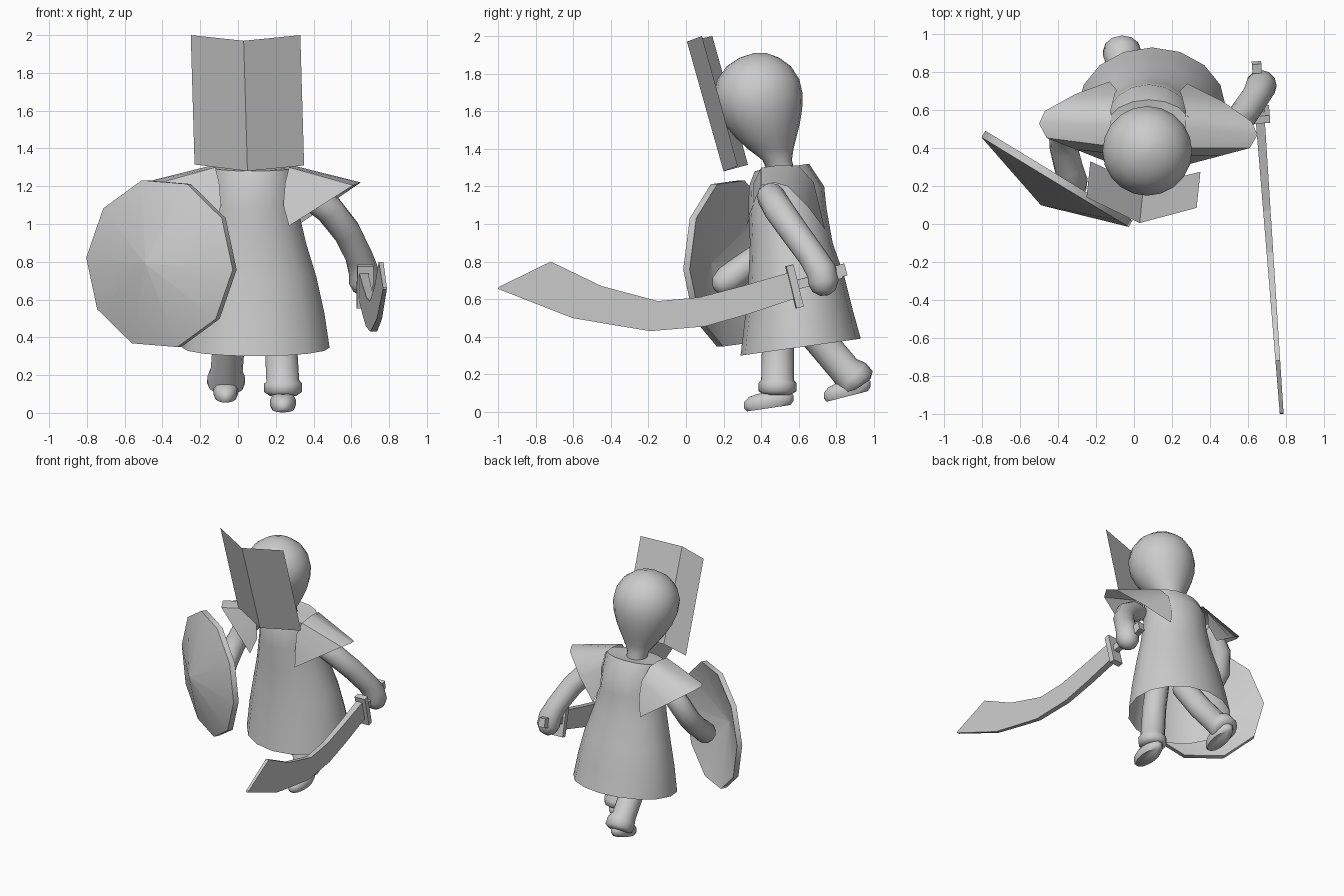
import bpy, bmesh, math
from mathutils import Vector, Matrix

if "Cube" in bpy.data.objects:
    bpy.data.objects.remove(bpy.data.objects["Cube"])

grey = bpy.data.materials.new("plain grey")
grey.diffuse_color = (0.6, 0.6, 0.6, 1)
grey.use_nodes = True
grey.node_tree.nodes["Principled BSDF"].inputs["Base Color"].default_value = grey.diffuse_color


def finish(name, bm, smooth=None):
    bmesh.ops.recalc_face_normals(bm, faces=bm.faces)
    me = bpy.data.meshes.new(name)
    bm.to_mesh(me)
    bm.free()
    me.materials.append(grey)
    ob = bpy.data.objects.new(name, me)
    bpy.context.collection.objects.link(ob)
    if smooth:
        bpy.ops.object.select_all(action='DESELECT')
        bpy.context.view_layer.objects.active = ob
        ob.select_set(True)
        bpy.ops.object.shade_smooth_by_angle(angle=math.radians(smooth))
    return ob


def loft(name, rings, closed=True, cap_start=True, cap_end=True, smooth=45):
    """Bridge rings of points into one skin."""
    bm = bmesh.new()
    vs = [[bm.verts.new(p) for p in r] for r in rings]
    n = len(vs[0])
    for a, b in zip(vs, vs[1:]):
        for i in range(n if closed else n - 1):
            j = (i + 1) % n
            bm.faces.new((a[i], a[j], b[j], b[i]))
    if closed and cap_start:
        bm.faces.new(vs[0])
    if closed and cap_end:
        bm.faces.new(vs[-1])
    return finish(name, bm, smooth)


def ellipse(c, rx, ry, n, tilt=0.0):
    """Level ring; tilt raises its back and lowers its front."""
    return [(c[0] + rx * math.cos(t), c[1] + ry * math.sin(t), c[2] + tilt * math.sin(t))
            for t in (2 * math.pi * i / n for i in range(n))]


def tube(name, path, n=12):
    """Round limb through (x, y, z, radius) points."""
    pts = [Vector(p[:3]) for p in path]
    rings = []
    for i, p in enumerate(pts):
        d = (pts[min(i + 1, len(pts) - 1)] - pts[max(i - 1, 0)]).normalized()
        u = d.cross(Vector((1, 0, 0))).normalized()
        v = d.cross(u)
        rings.append([p + path[i][3] * (math.cos(t) * u + math.sin(t) * v)
                      for t in (2 * math.pi * k / n for k in range(n))])
    return loft(name, rings, smooth=60)


def box(name, centre, size, along):
    """Block whose local y axis follows a direction."""
    y = Vector(along).normalized()
    x = y.cross(Vector((0, 0, 1))).normalized()
    rot = Matrix((x, y, x.cross(y))).transposed().to_4x4()
    bm = bmesh.new()
    bmesh.ops.create_cube(bm, size=1, matrix=Matrix.Translation(centre) @ rot @ Matrix.Diagonal((*size, 1)))
    return finish(name, bm)


# Head and neck, leaning forward
head = [(1.24, .52, .07), (1.34, .485, .078), (1.40, .45, .122), (1.46, .425, .162),
        (1.53, .405, .2), (1.61, .39, .228), (1.69, .385, .236), (1.77, .385, .218),
        (1.84, .387, .17), (1.885, .39, .105), (1.91, .395, .03)]
loft("head", [ellipse((.07, y, z), r, r, 20) for z, y, r in head], smooth=60)

# Folded face board
loft("face_board", [[(-.25, .14, 2.0), (.03, .005, 1.97), (.33, .085, 2.0)],
                    [(-.23, .33, 1.315), (.05, .2, 1.28), (.35, .275, 1.31)]],
     closed=False, smooth=None)

# Robe, open at the hem
robe = [(.345, .095, .61, .39, .32, .045), (.53, .092, .60, .365, .285, .02),
        (.72, .09, .588, .325, .255, 0), (.9, .085, .56, .275, .22, 0),
        (1.08, .08, .54, .238, .208, 0), (1.2, .078, .535, .228, .2, 0),
        (1.3, .078, .51, .225, .145, .02), (1.3, .07, .51, .08, .07, 0)]
loft("robe", [ellipse((x, y, z), rx, ry, 16, t) for z, x, y, rx, ry, t in robe],
     cap_start=False, smooth=50)

# Flared shoulder sleeves, open underneath
inner = [(.24, .36, 1.10), (.25, .36, 1.22), (.27, .40, 1.30), (.27, .51, 1.315),
         (.27, .60, 1.31), (.25, .68, 1.22), (.24, .70, 1.10)]
outer = [(.27, .31, .99), (.46, .36, 1.11), (.61, .40, 1.205), (.65, .47, 1.22),
         (.62, .54, 1.20), (.46, .65, 1.09), (.28, .74, .97)]
loft("right_sleeve", [inner, outer], closed=False, smooth=50)
loft("left_sleeve", [[(.15 - x, y + .13 * max(0, x - .2), z) for x, y, z in r] for r in (inner, outer)],
     closed=False, smooth=50)

# Arms ending in rounded fists
tube("right_arm", [(.30, .44, 1.17, .05), (.38, .45, 1.15, .075), (.48, .49, 1.08, .078),
                   (.575, .575, .96, .076), (.64, .67, .83, .074), (.665, .72, .75, .08),
                   (.67, .73, .69, .082), (.672, .735, .645, .062), (.673, .737, .62, .025)])
tube("left_arm", [(-.18, .56, 1.17, .05), (-.25, .56, 1.14, .075), (-.33, .545, 1.04, .078),
                  (-.375, .49, .92, .076), (-.37, .40, .83, .074), (-.345, .30, .76, .076),
                  (-.32, .22, .70, .078), (-.305, .17, .67, .055), (-.3, .15, .66, .02)])

# Legs with cuffs, and rounded shoes
tube("right_leg", [(.2, .52, .7, .08), (.225, .49, .4, .085), (.237, .487, .17, .087),
                   (.238, .487, .155, .1), (.238, .487, .11, .1), (.238, .487, .09, .07)])
tube("left_leg", [(-.01, .52, .65, .08), (-.045, .68, .42, .085), (-.06, .845, .225, .085),
                  (-.062, .885, .19, .1), (-.064, .915, .155, .1), (-.065, .925, .14, .07)])


def shoe(name, toe, heel, half):
    """Low rounded shoe from toe to heel, each a sole point."""
    toe, heel = Vector(toe), Vector(heel)
    mid, d = (toe + heel) / 2, heel - toe
    rings = []
    for h, s in ((0, .88), (.02, 1), (.05, 1), (.075, .8), (.085, .45)):
        rings.append([mid + d * (.5 * s * math.sin(t)) + Vector((half * s * math.cos(t), 0, h))
                      for t in (2 * math.pi * k / 14 for k in range(14))])
    return loft(name, rings, smooth=60)


shoe("right_shoe", (.238, .305, .0), (.238, .575, .04), .068)
shoe("left_shoe", (-.065, .73, .05), (-.065, .985, .115), .066)

# Hollow conical shield with ten sides
c, n = Vector((-.395, .255, .79)), Vector((-.52, -.855, 0)).normalized()
u, up = Vector((-n.y, n.x, 0)), Vector((0, 0, 1))


def shield_ring(r, h):
    return [c + n * h + r * (math.cos(t) * u + math.sin(t) * up)
            for t in (math.radians(-4 + 36 * k) for k in range(10))]


loft("shield", [shield_ring(.003, .14), shield_ring(.455, 0), shield_ring(.455, .04), shield_ring(.003, .182)],
     smooth=40)

# Curved blade, thinning toward the tip
top = [(.56, .745), (.3, .67), (.07, .61), (-.15, .59), (-.45, .67), (-.72, .8), (-.995, .665)]
low = [(.585, .605), (.33, .52), (.1, .455), (-.19, .43), (-.4, .465), (-.605, .5), (-1, .655)]


def blade_point(p, side):
    y, z = p
    half = .01 + .014 * (y + 1) / 1.56
    return (.705 - .073 * y + side * half, y, z)


loft("blade", [[blade_point(a, -1), blade_point(a, 1), blade_point(b, 1), blade_point(b, -1)]
               for a, b in zip(top, low)], smooth=None)

# Sword hilt
axis = (-.07, .97, .24)
box("guard", (.672, .577, .668), (.085, .04, .23), axis)
box("grip", (.658, .70, .705), (.045, .26, .05), axis)
box("pommel", (.647, .825, .752), (.05, .05, .065), axis)
